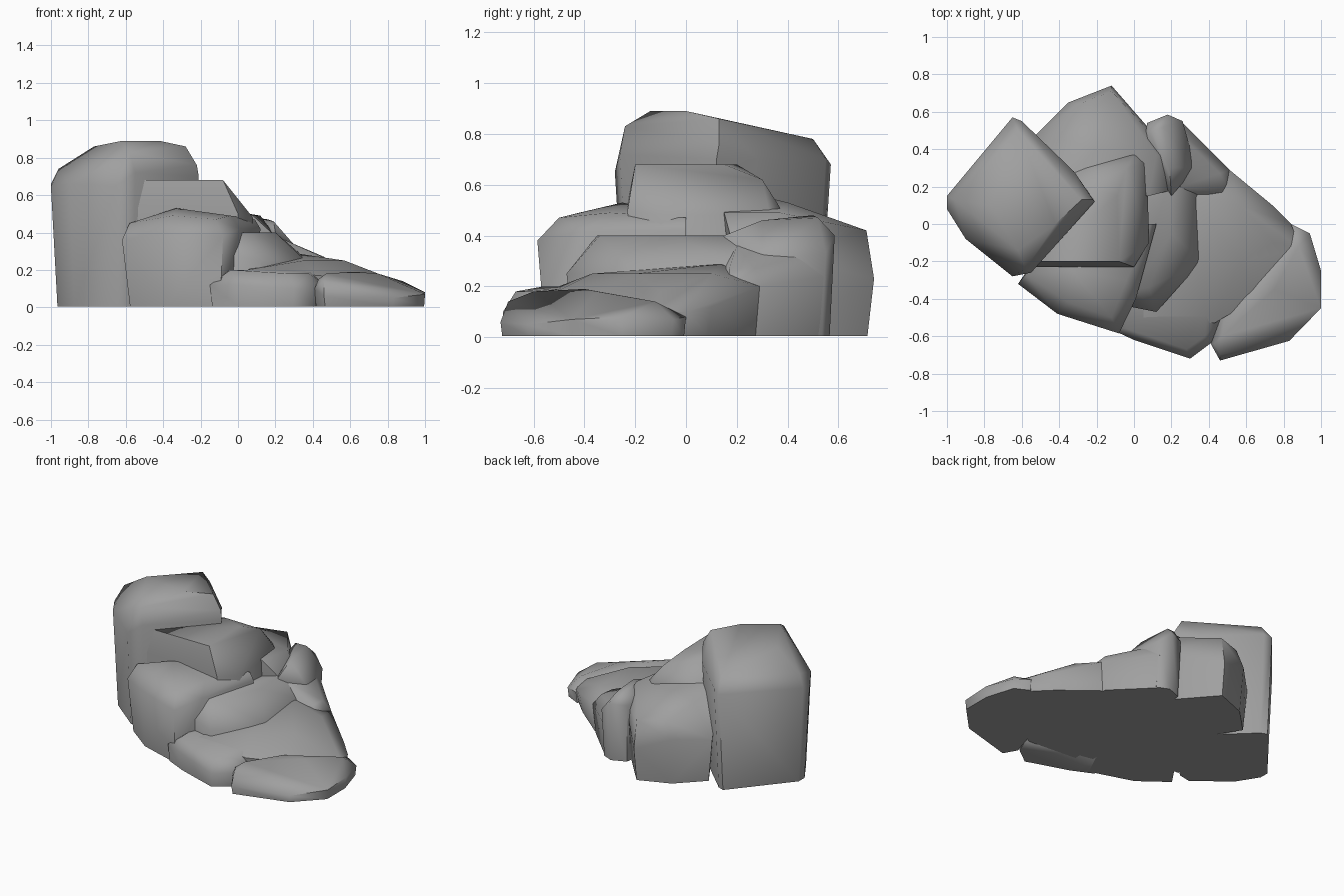
import bpy
import bmesh
import math
from mathutils import Vector

cube = bpy.data.objects.get("Cube")
if cube:
    bpy.data.objects.remove(cube, do_unlink=True)

# One plain stone colour
stone = bpy.data.materials.new("grey_stone")
stone.use_nodes = True
colour = (.35, .35, .35, 1)
stone.diffuse_color = colour
stone.node_tree.nodes["Principled BSDF"].inputs["Base Color"].default_value = colour


def make_rock(name, shoulder, crown, taper=.92):
    """Chiselled rock: tapered foot ring, widest shoulder ring and crown points."""
    shoulder = [Vector(point) for point in shoulder]
    crown = [Vector(point) for point in crown]
    middle = sum(shoulder, Vector()) / len(shoulder)
    foot = [middle.lerp(point, taper) for point in shoulder]
    for point in foot:
        point.z = .005

    bm = bmesh.new()
    for point in foot + shoulder + crown:
        bm.verts.new(point)
    hull = bmesh.ops.convex_hull(bm, input=bm.verts[:])
    unused = {item for item in hull["geom_interior"] + hull["geom_unused"]
              if isinstance(item, bmesh.types.BMVert)}
    bmesh.ops.delete(bm, geom=list(unused), context="VERTS")
    bmesh.ops.dissolve_limit(bm, angle_limit=math.radians(3),
                             verts=bm.verts[:], edges=bm.edges[:])
    bmesh.ops.recalc_face_normals(bm, faces=bm.faces[:])

    mesh = bpy.data.meshes.new(name)
    bm.to_mesh(mesh)
    bm.free()
    mesh.materials.append(stone)
    rock = bpy.data.objects.new(name, mesh)
    bpy.context.collection.objects.link(rock)

    # Soft shading across the facets, sharp only at the hard corners
    bpy.ops.object.select_all(action="DESELECT")
    rock.select_set(True)
    bpy.context.view_layer.objects.active = rock
    bpy.ops.object.shade_smooth_by_angle(angle=math.radians(58))


# Tallest boulder at the high end of the pile
make_rock(
    "tall_boulder",
    [(-1, .15, .66), (-1, .08, .64), (-.65, .57, .68), (-.6, .55, .7),
     (-.32, .28, .7), (-.21, .12, .7), (-.55, -.26, .72), (-.65, -.28, .65),
     (-.9, -.08, .66)],
    [(-.96, .13, .74), (-.77, .1, .86), (-.62, -.14, .89), (-.42, 0, .89),
     (-.28, .13, .86), (-.22, .13, .76), (-.62, .5, .78), (-.58, -.24, .83)],
    taper=.9)

# Broad boulder closing the back
make_rock(
    "back_boulder",
    [(-.53, .47, .3), (-.35, .65, .32), (-.12, .74, .23), (.22, .35, .33),
     (.2, .18, .38), (-.3, .1, .4)],
    [(-.38, .45, .51), (-.3, .64, .43), (-.12, .71, .42), (-.2, .4, .53),
     (.12, .37, .49), (.08, .15, .49), (-.4, .2, .58)])

# Flat-topped block leaning against the tall boulder
make_rock(
    "upper_block",
    [(-.57, -.23, .53), (0, -.23, .5), (.08, -.1, .48), (.07, .33, .48),
     (0, .37, .51), (-.4, .3, .5)],
    [(-.52, -.2, .68), (-.08, -.2, .68), (-.09, .15, .68), (-.25, .2, .68),
     (-.04, .3, .62)])

# Rounded boulder at the front
make_rock(
    "front_boulder",
    [(-.62, -.32, .36), (-.41, -.48, .4), (-.08, -.585, .38), (.01, -.4, .42),
     (.12, 0, .42), (-.4, 0, .42)],
    [(-.58, -.27, .45), (-.33, -.25, .53), (-.04, -.3, .49), (-.35, -.42, .49),
     (-.12, -.5, .47), (.09, 0, .47)],
    taper=.89)

# Upper and lower ledges at the back of the slope
make_rock(
    "back_ledge",
    [(.05, .4, .4), (.07, .54, .4), (.18, .585, .4), (.26, .55, .33),
     (.33, .3, .3), (.2, .15, .4)],
    [(.09, .5, .48), (.16, .52, .47), (.19, .3, .46), (.22, .3, .41)],
    taper=.88)
make_rock(
    "low_back_ledge",
    [(.1, .5, .25), (.25, .55, .24), (.51, .29, .2), (.52, .17, .2),
     (.15, .1, .25)],
    [(.2, .52, .34), (.46, .27, .27), (.45, .17, .27), (.25, .2, .36)],
    taper=.87)

# Middle step between the boulders and the slope
make_rock(
    "middle_step",
    [(-.03, -.44, .28), (.12, -.47, .25), (.36, -.2, .25), (.34, .2, .28),
     (0, .25, .35)],
    [(0, -.35, .4), (.08, -.34, .4), (.2, -.05, .4), (.19, .22, .4)])

# Long slab running down to the low end
make_rock(
    "slope_slab",
    [(.05, -.5, .2), (.43, -.53, .17), (.65, -.4, .15), (.89, -.13, .1),
     (.84, 0, .1), (.74, .1, .12), (.51, .29, .2), (.1, .4, .2)],
    [(.35, -.37, .25), (.57, -.2, .25), (.57, .1, .25), (.75, -.1, .18),
     (.3, .15, .29)],
    taper=.94)

# Low ledge along the front
make_rock(
    "front_ledge",
    [(-.15, -.55, .12), (0, -.62, .12), (.3, -.72, .1), (.42, -.63, .1),
     (.47, -.5, .12), (-.1, -.3, .15)],
    [(-.04, -.56, .2), (.28, -.67, .18), (.38, -.6, .18), (.4, -.35, .2),
     (-.05, -.3, .2)],
    taper=.96)

# Thin slab at the foot of the slope
make_rock(
    "toe_slab",
    [(.41, -.64, .1), (.46, -.73, .06), (.83, -.625, .05), (1, -.45, .07),
     (1, -.25, .08), (.94, -.05, .07), (.84, 0, .08), (.5, -.35, .1)],
    [(.43, -.64, .15), (.46, -.7, .14), (.47, -.6, .18), (.75, -.35, .18),
     (.88, -.12, .14), (.62, -.4, .19)],
    taper=.98)
